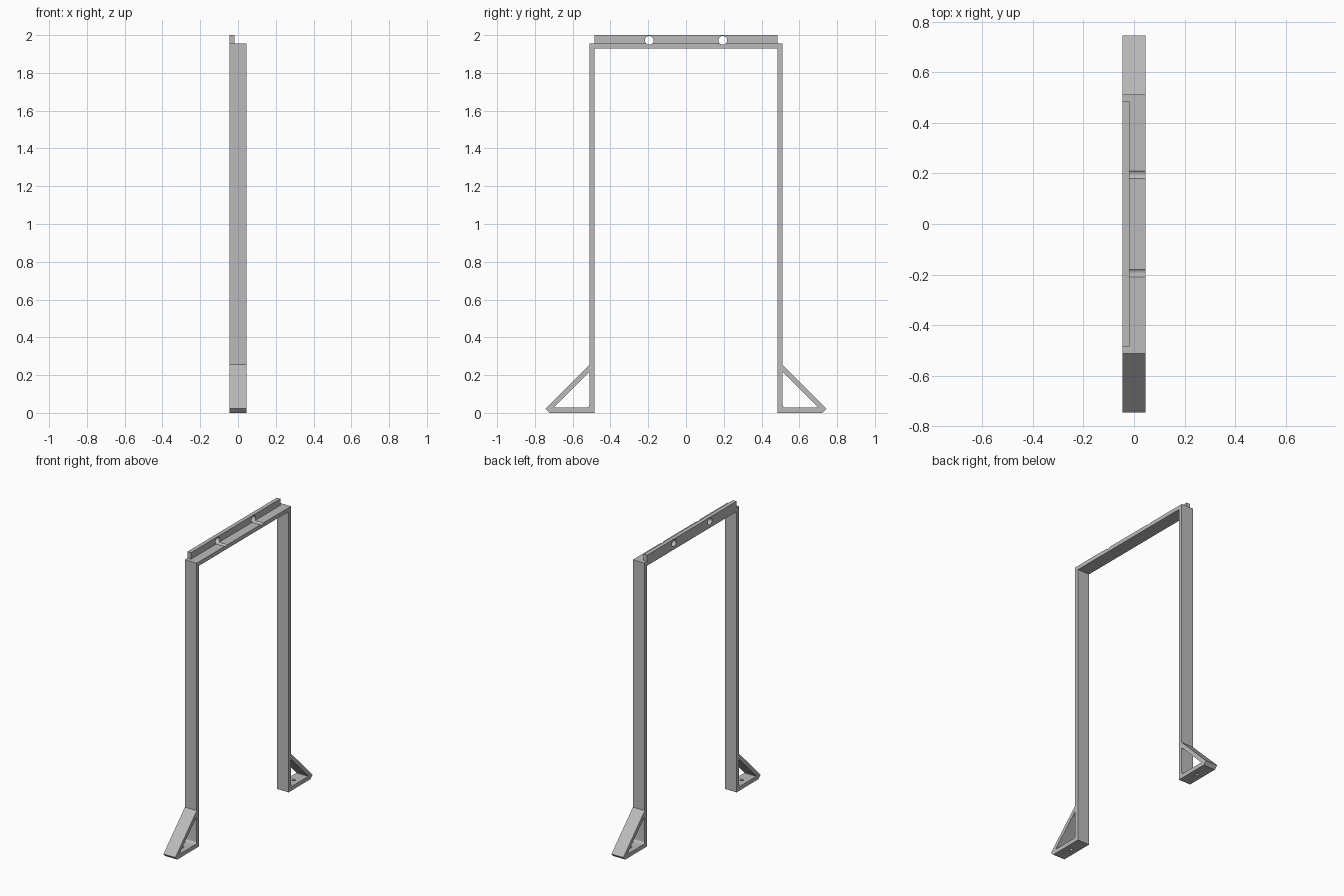
import bpy, bmesh, math
from mathutils import Matrix, Vector

if "Cube" in bpy.data.objects:
    bpy.data.objects.remove(bpy.data.objects["Cube"], do_unlink=True)

HALF = 0.045                      # half depth of the frame along x
OUT, INN = 0.512, 0.485           # outer and inner leg faces
TOP, UNDER = 1.955, 1.928         # top and underside of the crossbar
WALL = 0.028                      # foot plate thickness

grey = bpy.data.materials.new("plain grey")
grey.use_nodes = True
colour = (0.5, 0.5, 0.5, 1)
grey.diffuse_color = colour
grey.node_tree.nodes["Principled BSDF"].inputs["Base Color"].default_value = colour


def finish(name, bm):
    bmesh.ops.recalc_face_normals(bm, faces=bm.faces)
    mesh = bpy.data.meshes.new(name)
    bm.to_mesh(mesh)
    bm.free()
    mesh.materials.append(grey)
    obj = bpy.data.objects.new(name, mesh)
    bpy.context.collection.objects.link(obj)
    return obj


def prism(name, profile, x0, x1):
    """Extrude a (y, z) profile along x."""
    bm = bmesh.new()
    face = bm.faces.new([bm.verts.new((x0, y, z)) for y, z in profile])
    new = bmesh.ops.extrude_face_region(bm, geom=[face])["geom"]
    bmesh.ops.translate(bm, vec=(x1 - x0, 0, 0),
                        verts=[v for v in new if isinstance(v, bmesh.types.BMVert)])
    return finish(name, bm)


def cylinder(name, centre, radius, depth, axis):
    bm = bmesh.new()
    turn = Matrix.Rotation(math.pi / 2, 4, "Y") if axis == "x" else Matrix()
    bmesh.ops.create_cone(bm, cap_ends=True, segments=32, radius1=radius, radius2=radius,
                          depth=depth, matrix=Matrix.Translation(centre) @ turn)
    return finish(name, bm)


def rounded(points, radii, steps=6):
    """Fillet the corners of a closed profile."""
    result = []
    for i, r in enumerate(radii):
        p = Vector(points[i])
        a = (Vector(points[i - 1]) - p).normalized()
        b = (Vector(points[(i + 1) % len(points)]) - p).normalized()
        half = a.angle(b) / 2
        centre = p + (a + b).normalized() * r / math.sin(half)
        reach = r / math.tan(half)
        start, end = p + a * reach - centre, p + b * reach - centre
        for k in range(steps + 1):
            d = start.lerp(end, k / steps).normalized() * r
            result.append(tuple(centre + d))
    return result


def cut(obj, cutter):
    mod = obj.modifiers.new("cut", "BOOLEAN")
    mod.operation, mod.solver, mod.object = "DIFFERENCE", "EXACT", cutter
    bpy.context.view_layer.objects.active = obj
    bpy.ops.object.modifier_apply(modifier=mod.name)
    bpy.data.objects.remove(cutter, do_unlink=True)


# Portal frame with braced feet, as one mirrored outline
half = [(OUT, TOP), (OUT, 0.255), (0.745, 0.022), (0.723, 0), (INN, 0), (INN, UNDER)]
outline = half + [(-y, z) for y, z in reversed(half)]
frame = prism("portal_frame", outline, -HALF, HALF)

# Upright mounting rail on the crossbar
rail = prism("mounting_rail", [(-INN, TOP), (INN, TOP), (INN, 2), (-INN, 2)], -HALF, -0.018)

# Triangular windows and bolt holes in the feet, cable holes along the top
window = rounded([(OUT, 0.217), (0.701, WALL), (OUT, WALL)], [0.003, 0.003, 0.015])
for side in (-1, 1):
    cut(frame, prism("window_cutter", [(side * y, z) for y, z in window], -0.1, 0.1))
    cut(frame, cylinder("bolt_cutter", (0, side * 0.604, 0), 0.012, 0.08, "z"))
    for part in (frame, rail):
        cut(part, cylinder("hole_cutter", (0, side * 0.195, 1.972), 0.023, 0.3, "x"))

# Smooth the rounded holes while keeping the edges crisp
for part in (frame, rail):
    bpy.ops.object.select_all(action="DESELECT")
    part.select_set(True)
    bpy.context.view_layer.objects.active = part
    bpy.ops.object.shade_smooth_by_angle(angle=math.radians(30))
